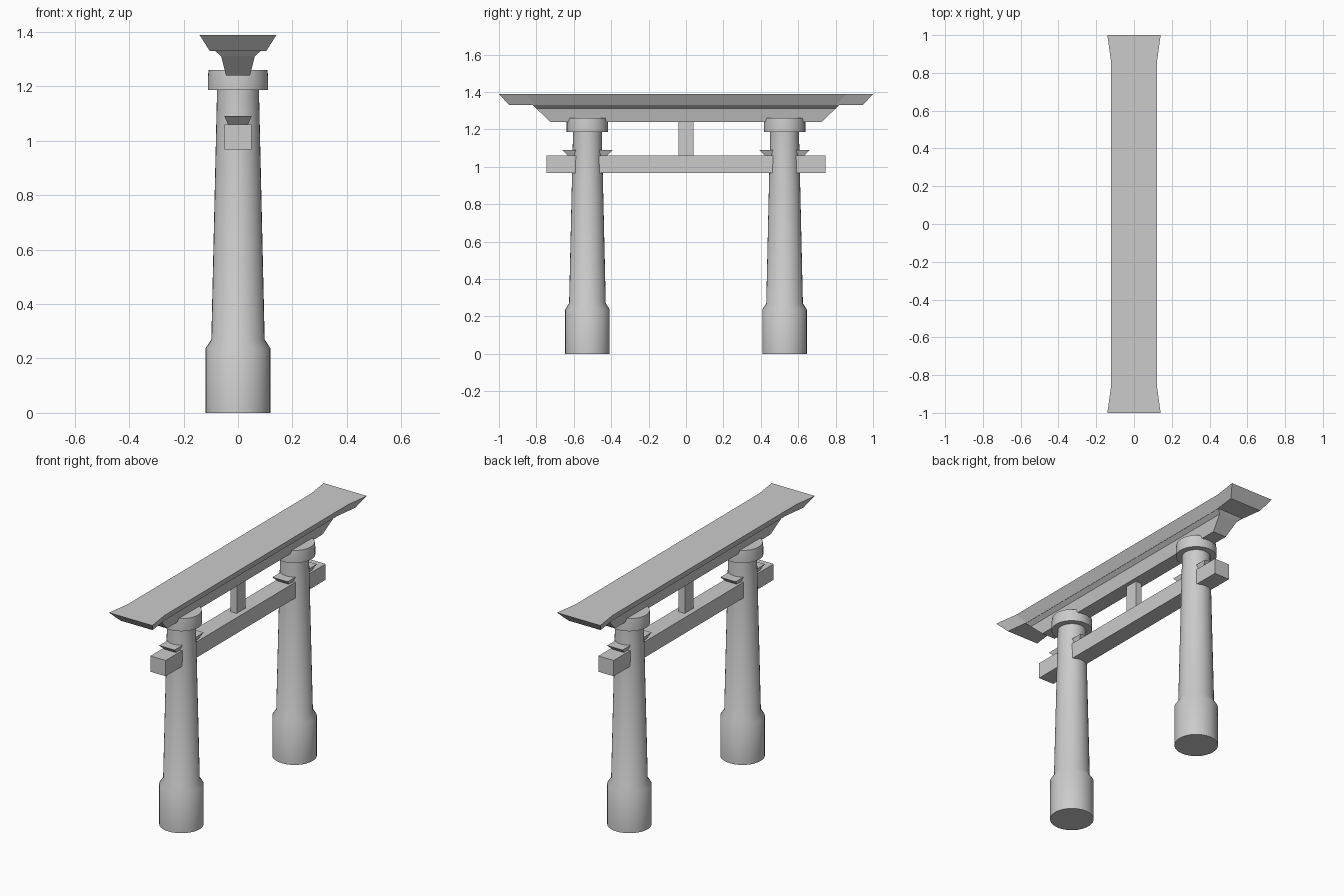
import bpy, math

if "Cube" in bpy.data.objects:
    bpy.data.objects.remove(bpy.data.objects["Cube"])

PILLAR_Y = 0.527


def make_object(name, verts, faces):
    mesh = bpy.data.meshes.new(name)
    mesh.from_pydata(verts, [], faces)
    obj = bpy.data.objects.new(name, mesh)
    bpy.context.collection.objects.link(obj)
    return obj


def loft(name, rings):
    """Join closed rings of equal length and cap both ends."""
    n = len(rings[0])
    verts = [v for ring in rings for v in ring]
    faces = [tuple(range(n))[::-1],
             tuple(range(len(verts) - n, len(verts)))]
    for r in range(len(rings) - 1):
        for i in range(n):
            j = (i + 1) % n
            faces.append((r * n + i, r * n + j, (r + 1) * n + j, (r + 1) * n + i))
    return make_object(name, verts, faces)


def block(name, levels, y=0.0):
    """Stack of rectangles given as (half width x, half length y, z)."""
    return loft(name, [[(-a, y - b, z), (a, y - b, z), (a, y + b, z), (-a, y + b, z)]
                       for a, b, z in levels])


def turned(name, profile, y, sides=32):
    """Round part from a (radius, z) profile."""
    angles = [2 * math.pi * i / sides for i in range(sides)]
    obj = loft(name, [[(r * math.cos(t), y + r * math.sin(t), z) for t in angles]
                      for r, z in profile])
    bpy.context.view_layer.objects.active = obj
    obj.select_set(True)
    bpy.ops.object.shade_smooth_by_angle(angle=math.radians(40))
    obj.select_set(False)
    return obj


# Pillars with flared foot and collar, plus the wedges through them
for side, s in (("left", -1), ("right", 1)):
    y = s * PILLAR_Y
    turned(side + "_pillar", [(0.119, 0), (0.119, 0.237), (0.098, 0.27), (0.077, 1.187),
                              (0.111, 1.187), (0.111, 1.235), (0.108, 1.26)], y)
    block(side + "_wedge", [(0.035, 0.10, 1.055), (0.05, 0.136, 1.09)], y)

# Tie beam and centre strut
block("tie_beam", [(0.05, 0.745, 0.967), (0.05, 0.745, 1.06)])
block("centre_strut", [(0.02, 0.04, 1.055), (0.02, 0.04, 1.245)])

# Lower lintel, flaring out under the roof beam
block("lower_lintel", [(0.044, 0.725, 1.24), (0.062, 0.80, 1.311), (0.087, 0.82, 1.332)])

# Roof beam with widened ends: (top half width, top y, bottom half width, bottom y)
half = [(0.141, 1.0, 0.104, 0.945), (0.121, 0.855, 0.086, 0.805)]
stations = [(a, -y0, b, -y1) for a, y0, b, y1 in half] + half[::-1]
loft("roof_beam", [[(-b, y1, 1.33), (-a, y0, 1.388), (a, y0, 1.388), (b, y1, 1.33)]
                   for a, y0, b, y1 in stations])

# Consistent outward normals
import bmesh
for obj in bpy.context.collection.objects:
    bm = bmesh.new()
    bm.from_mesh(obj.data)
    bmesh.ops.recalc_face_normals(bm, faces=bm.faces)
    bm.to_mesh(obj.data)
    bm.free()
